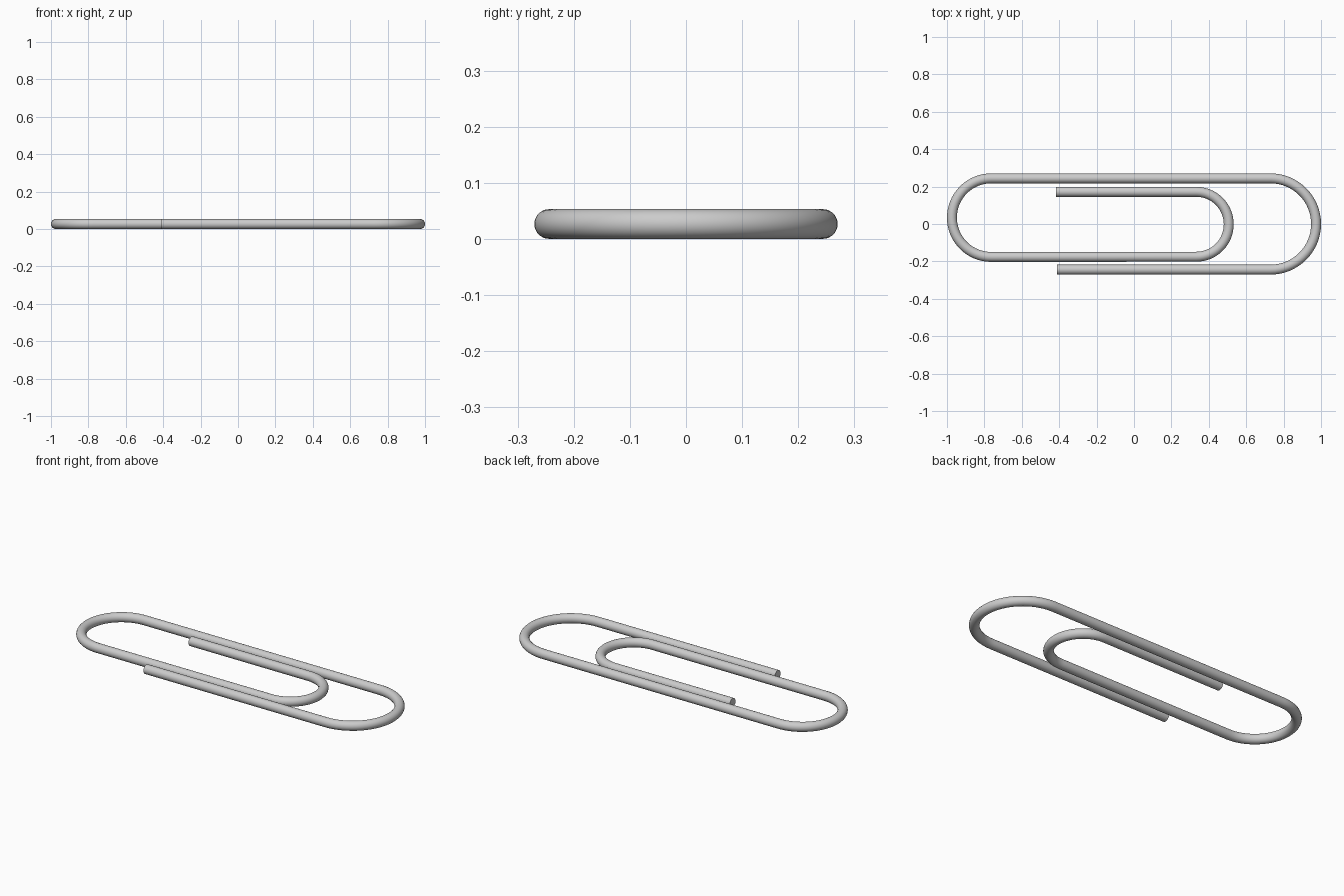
import bpy
from math import sin, cos, pi, radians

if "Cube" in bpy.data.objects:
    bpy.data.objects.remove(bpy.data.objects["Cube"])

R = 0.0265  # wire radius


def bend(cx, cy, r, start, end, steps=32):
    """Points along a circular bend, angles in degrees."""
    angles = [radians(start + (end - start) * i / steps) for i in range(steps + 1)]
    return [(cx + r * cos(a), cy + r * sin(a)) for a in angles]


# Wire centreline: inner end, inner bend, left bend, outer bend, outer end
path = [(-0.417, 0.172)]
path += bend(0.333, -0.0015, 0.1735, 90, -90)
path += bend(-0.7635, 0.034, 0.21, 270, 90)
path += bend(0.7295, 0.0, 0.244, 90, -90)
path += [(-0.412, -0.244)]

# Round wire swept along the centreline
curve = bpy.data.curves.new("wire", "CURVE")
curve.dimensions = "3D"
curve.bevel_depth = R
curve.bevel_resolution = 8
curve.use_fill_caps = True
spline = curve.splines.new("POLY")
spline.points.add(len(path) - 1)
for point, (x, y) in zip(spline.points, path):
    point.co = (x, y, R, 1)

wire = bpy.data.objects.new("bent_wire", curve)
bpy.context.collection.objects.link(wire)

# Mesh with smooth sides and crisp cut ends
bpy.context.view_layer.objects.active = wire
wire.select_set(True)
bpy.ops.object.convert(target="MESH")
wire = bpy.context.object
bpy.ops.object.mode_set(mode="EDIT")
bpy.ops.mesh.select_all(action="SELECT")
bpy.ops.mesh.remove_doubles(threshold=0.0001)
bpy.ops.mesh.normals_make_consistent(inside=False)
bpy.ops.object.mode_set(mode="OBJECT")
bpy.ops.object.shade_smooth_by_angle(angle=radians(40))
